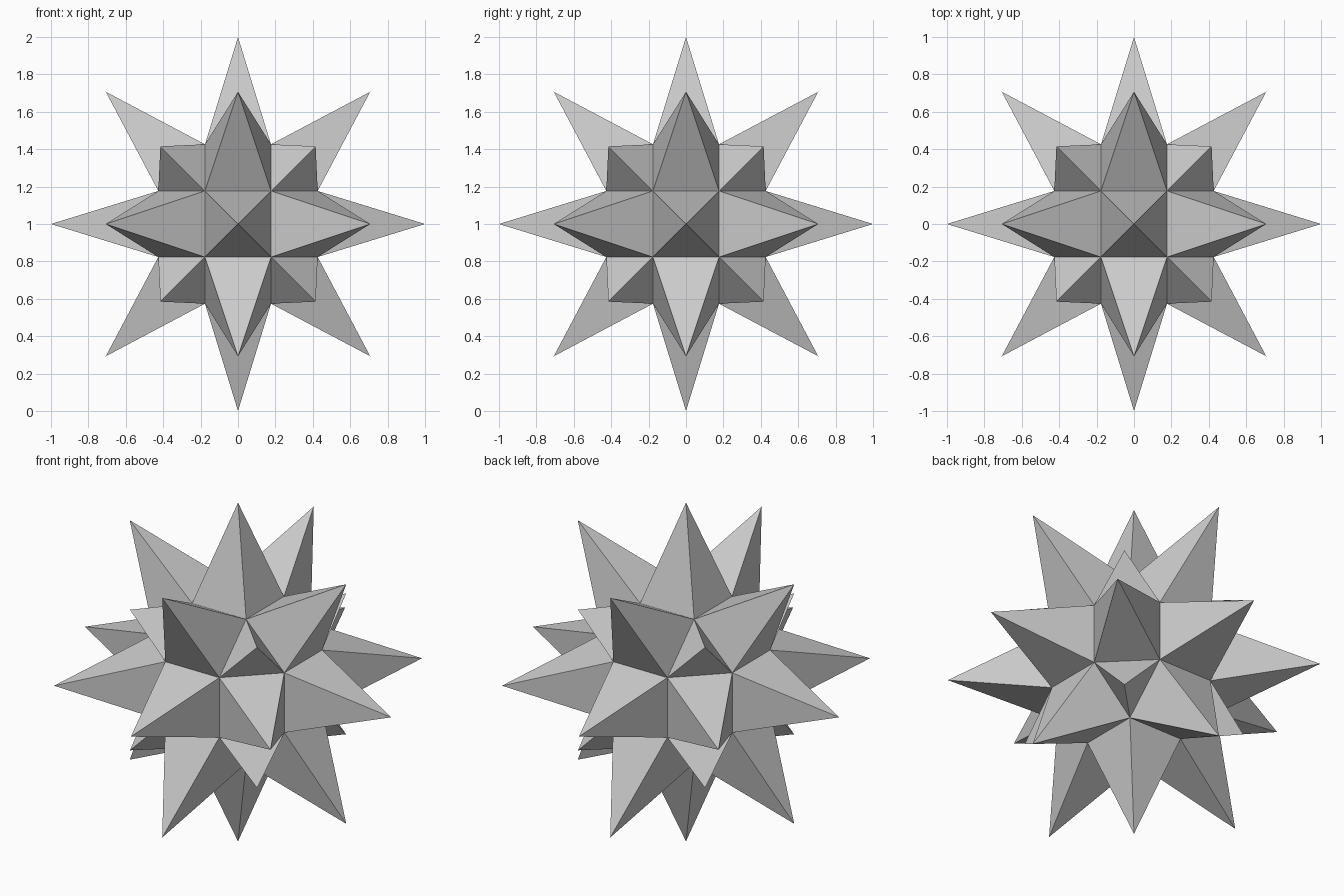
import bpy
import bmesh
from math import radians, sqrt
from itertools import product
from mathutils import Vector

if "Cube" in bpy.data.objects:
    bpy.data.objects.remove(bpy.data.objects["Cube"])

A = 0.1765              # half edge of each square base
B = A * (1 + sqrt(2))   # distance of the square faces from the centre
LONG = 1.0              # tip distance of four-sided spikes
SHORT = 0.415 * sqrt(3) # tip distance of three-sided spikes

bm = bmesh.new()

# Core: rhombicuboctahedron as the hull of its 24 corners
for s in product((-1, 1), repeat=3):
    for k in range(3):
        p = [A, A, A]
        p[k] = B
        bm.verts.new([c * d for c, d in zip(p, s)])
bmesh.ops.convex_hull(bm, input=bm.verts[:])
bmesh.ops.dissolve_limit(bm, angle_limit=radians(2), verts=bm.verts[:], edges=bm.edges[:])

# Spikes: poke every face and pull its centre out to the tip
tips = bmesh.ops.poke(bm, faces=bm.faces[:])["verts"]
for v in tips:
    reach = LONG if len(v.link_edges) == 4 else SHORT
    v.co = v.co.normalized() * reach

bmesh.ops.recalc_face_normals(bm, faces=bm.faces[:])
bmesh.ops.translate(bm, verts=bm.verts[:], vec=Vector((0, 0, 1)))

mesh = bpy.data.meshes.new("spiked_star")
bm.to_mesh(mesh)
bm.free()
bpy.context.collection.objects.link(bpy.data.objects.new("spiked_star", mesh))
